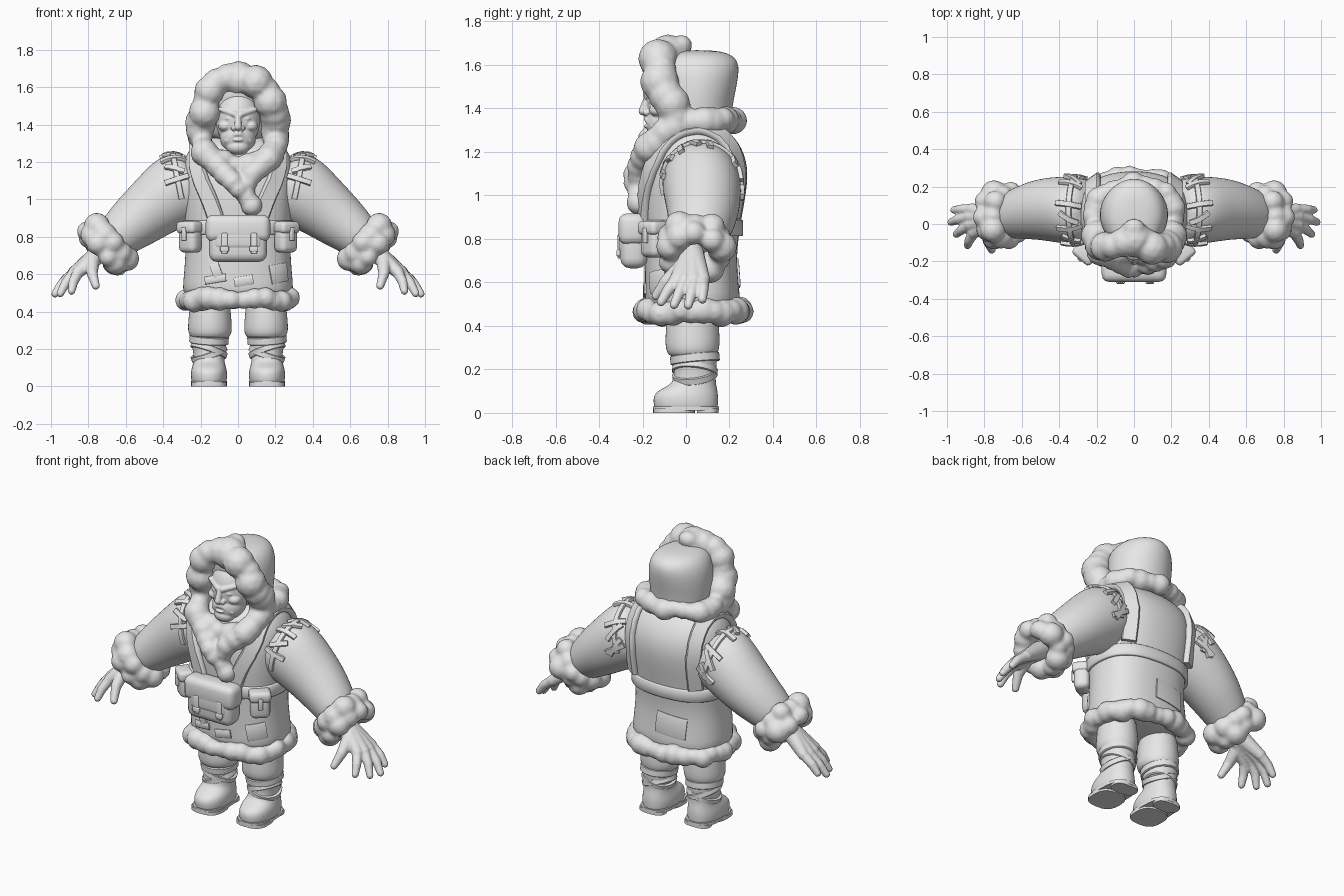
import bpy, bmesh, math, random
from mathutils import Vector, Matrix
from mathutils.bvhtree import BVHTree

random.seed(4)
if "Cube" in bpy.data.objects:
    bpy.data.objects.remove(bpy.data.objects["Cube"])

clay = bpy.data.materials.new("plain grey")
clay.use_nodes = True
clay.diffuse_color = (.8, .8, .8, 1)
clay.node_tree.nodes["Principled BSDF"].inputs["Base Color"].default_value = (.8, .8, .8, 1)


# ---- helpers ----
def finish(name, bm, subsurf=0, voxel=0, relax=0, mirror=False):
    bmesh.ops.recalc_face_normals(bm, faces=bm.faces)
    mesh = bpy.data.meshes.new(name)
    bm.to_mesh(mesh)
    bm.free()
    mesh.materials.append(clay)
    obj = bpy.data.objects.new(name, mesh)
    bpy.context.collection.objects.link(obj)
    for other in bpy.context.selected_objects:
        other.select_set(False)
    obj.select_set(True)
    bpy.context.view_layer.objects.active = obj
    bpy.ops.object.shade_smooth_by_angle(angle=math.radians(50))
    if voxel:
        remesh = obj.modifiers.new("blend", "REMESH")
        remesh.mode = "VOXEL"
        remesh.voxel_size = voxel
        remesh.use_smooth_shade = True
        smooth = obj.modifiers.new("relax", "SMOOTH")
        smooth.factor = .5
        smooth.iterations = relax
    if subsurf:
        obj.modifiers.new("round", "SUBSURF").levels = subsurf
        obj.modifiers["round"].render_levels = subsurf
    if mirror:
        obj.modifiers.new("mirror", "MIRROR")
    return obj


def skin(bm, rings, closed=False):
    """Bridge a list of point rings, capping the ends unless closed."""
    rows = [[bm.verts.new(p) for p in ring] for ring in rings]
    count = len(rows[0])
    for i in range(len(rows) - (not closed)):
        a, b = rows[i], rows[(i + 1) % len(rows)]
        for j in range(count):
            k = (j + 1) % count
            bm.faces.new((a[j], a[k], b[k], b[j]))
    if not closed:
        bm.faces.new(rows[0])
        bm.faces.new(rows[-1])


def ring(center, u, v, count=16, power=1):
    """Oval of points; a power under one makes it squarer."""
    center, u, v = Vector(center), Vector(u), Vector(v)
    bend = lambda f: math.copysign(abs(f) ** power, f)
    turns = [math.tau * i / count for i in range(count)]
    return [center + u * bend(math.cos(t)) + v * bend(math.sin(t)) for t in turns]


def stack(name, x, levels, power=1, **options):
    """Upright form from (z, centre y, half width, half depth) levels."""
    bm = bmesh.new()
    skin(bm, [ring((x, y, z), (rx, 0, 0), (0, ry, 0), power=power) for z, y, rx, ry in levels])
    return finish(name, bm, **options)


def spline(points, count, closed=False):
    """Smooth path through the points."""
    pts = [Vector(p) for p in points]
    size = len(pts)
    spans = size if closed else size - 1
    get = (lambda i: pts[i % size]) if closed else (lambda i: pts[max(0, min(size - 1, i))])
    out = []
    for s in range(count):
        f = s * spans / (count if closed else count - 1)
        i = min(int(f), spans - 1)
        t = f - i
        a, b, c, d = get(i - 1), get(i), get(i + 1), get(i + 2)
        out.append(b + (c - a) * t / 2 + (a * 2 - b * 5 + c * 4 - d) * t * t / 2
                   + (b * 3 - a - c * 3 + d) * t ** 3 / 2)
    return out


def band(bm, path, normals, width, thick, closed=False):
    """Flat strip along a path, facing the normals."""
    rings, last = [], len(path) - 1
    for i, (p, n) in enumerate(zip(path, normals)):
        ahead = path[(i + 1) % len(path)] if closed else path[min(i + 1, last)]
        behind = path[i - 1] if closed or i else path[0]
        side = n.cross(ahead - behind).normalized() * width / 2
        lift = n * thick / 2
        corners = [(1, .5), (.85, 1), (-.85, 1), (-1, .5), (-1, -.5), (-.85, -1), (.85, -1), (1, -.5)]
        rings.append([p + side * a + lift * b for a, b in corners])
    skin(bm, rings, closed)


def hoop(bm, center, u, v, width, thick, power=1):
    path = spline(ring(center, u, v, 16, power), 48, True)
    band(bm, path, [(p - Vector(center)).normalized() for p in path], width, thick, True)


def ball(bm, center, radii, detail=2):
    radii = (radii,) * 3 if isinstance(radii, (int, float)) else radii
    place = Matrix.Translation(center) @ Matrix.Diagonal((*radii, 1))
    bmesh.ops.create_icosphere(bm, subdivisions=detail, radius=1, matrix=place)


def limb(bm, a, b, ra, rb, count=8):
    for i in range(count):
        t = i / (count - 1)
        ball(bm, Vector(a).lerp(Vector(b), t), ra + (rb - ra) * t)


def fur(bm, points, count, ra, rb=None, closed=False):
    """Row of overlapping uneven tufts."""
    rb = rb or ra
    for i, p in enumerate(spline(points, count, closed)):
        r = ra + (rb - ra) * i / count
        jitter = Vector([random.uniform(-.16, .16) * r for _ in "xyz"])
        ball(bm, p + jitter, r * random.uniform(.88, 1.2))


def box(bm, center, size, bevel, turn=0):
    place = Matrix.Translation(center) @ Matrix.Rotation(math.radians(turn), 4, "Z")
    made = bmesh.ops.create_cube(bm, size=1, matrix=place @ Matrix.Diagonal((*size, 1)))
    edges = {e for v in made["verts"] for e in v.link_edges}
    bmesh.ops.bevel(bm, geom=list(edges), offset=bevel, segments=3, profile=.5, affect="EDGES")


# ---- coat and sleeves ----
coat = stack("coat", 0, [
    (.44, .03, .305, .225), (.55, .03, .3, .222), (.7, .02, .285, .215), (.82, .025, .287, .222),
    (.95, .03, .3, .24), (1.08, .04, .308, .252), (1.18, .045, .305, .235),
    (1.26, .05, .275, .185), (1.32, .05, .21, .12), (1.34, .05, .1, .06)], power=.82, subsurf=2)
bm = bmesh.new()
skin(bm, [ring(c, Vector((nx, 0, nz)).normalized() * r, (0, ry, 0)) for c, nx, nz, r, ry in [
    ((.2, .065, 1.1), .4, .9, .175, .165), ((.31, .07, 1.07), .5, .85, .208, .19),
    ((.45, .08, .965), .5, .88, .175, .175), ((.54, .075, .89), .6, .8, .155, .16),
    ((.62, .06, .825), .62, .78, .132, .142), ((.69, .045, .76), .66, .75, .11, .12)]])
sleeves = finish("sleeves", bm, subsurf=2, mirror=True)

bpy.context.view_layer.update()
graph = bpy.context.evaluated_depsgraph_get()
surfaces = [BVHTree.FromObject(o, graph) for o in (coat, sleeves)]
coat_only = surfaces[:1]


def project(rays, bm, width, thick, trees=surfaces):
    """Lay a strip on the clothing along the first hits of the rays."""
    path, normals = [], []
    for origin, aim in rays:
        hits = [t.ray_cast(Vector(origin), Vector(aim).normalized()) for t in trees]
        hits = [h for h in hits if h[0] is not None]
        if hits:
            best = min(hits, key=lambda h: h[3])
            n = best[1] if best[1].dot(Vector(aim)) < 0 else -best[1]
            path.append(best[0] + n * thick * .3)
            normals.append(n)
    if len(path) > 1:
        band(bm, path, normals, width, thick)


# ---- harness straps over the shoulders, and waist belt ----
bm = bmesh.new()
rays = [((p.x, -1, p.z), (0, 1, 0)) for p in
        spline([(.11, 0, .88), (.15, 0, 1), (.185, 0, 1.08), (.205, 0, 1.14)], 8)]
for angle in range(-65, 81, 8):
    s, c = math.sin(math.radians(angle)), math.cos(math.radians(angle))
    rays.append(((.215, .05 + s, 1.1 + c), (0, -s, -c)))
rays += [((.21, 1, 1.1 - i * .04), (0, -1, 0)) for i in range(6)]
project(rays, bm, .088, .036, coat_only)
finish("harness_straps", bm, mirror=True)
bm = bmesh.new()
hoop(bm, (0, .027, .85), (.288, 0, 0), (0, .226, 0), .075, .02, .82)
finish("waist_belt", bm)

# ---- shoulder seams with crossed lacing ----
bm = bmesh.new()
seam, up, across = Vector((.315, .07, 1.07)), Vector((.04, 0, .2)), Vector((0, .19, 0))
along = Vector((.9, 0, -.4))


def spoke(degrees):
    angle = math.radians(degrees)
    return up * math.cos(angle) + across * math.sin(angle)


def lace(start, end, shift_a, shift_b):
    rays = []
    for i in range(6):
        t = i / 5
        out = spoke(start + (end - start) * t)
        rays.append((seam + out * 3 + along * (shift_a + (shift_b - shift_a) * t), -out))
    project(rays, bm, .03, .022)


project([(seam + spoke(d) * 3, -spoke(d)) for d in range(-110, 111, 10)], bm, .03, .018)
for angle in range(-80, 101, 45):
    lace(angle, angle + 4, -.055, .07)
for angle in (-70, -25, 62, 88):
    lace(angle, angle + 22, -.04, .05)
finish("shoulder_lacing", bm, mirror=True)

# ---- sewn patches on the skirt ----
bm = bmesh.new()
for x, z, wide, tall, face in [(-.12, .565, .11, .04, -1), (-.115, .61, .045, .08, -1),
                               (.03, .555, .1, .05, -1), (.215, .595, .085, .1, -1),
                               (-.06, .63, .19, .13, 1)]:
    project([((x + wide * (i / 6 - .5), face, z + i * .003), (0, -face, 0)) for i in range(7)],
            bm, tall, .012, coat_only)
finish("sewn_patches", bm)

# ---- fur trims ----
bm = bmesh.new()
fur(bm, ring((0, .03, .465), (.275, 0, 0), (0, .222, 0), power=.88), 30, .058, closed=True)
finish("hem_fur", bm, voxel=.012, relax=4)
bm = bmesh.new()
for shift, r, count in [(-.02, .06, 11), (.025, .062, 10)]:
    fur(bm, ring((.695 + shift, .045, .755 - shift), (.084, 0, .09), (0, .124, 0), 12),
        count, r, closed=True)
finish("cuff_fur", bm, voxel=.012, relax=4, mirror=True)
bm = bmesh.new()
for s in (-1, 1):
    fur(bm, [(0, -.07, 1.645), (s * .09, -.11, 1.63), (s * .15, -.125, 1.56), (s * .185, -.11, 1.48),
             (s * .2, -.06, 1.4), (s * .2, -.06, 1.32)], 9, .085, .07)
    fur(bm, [(s * .2, -.05, 1.34), (s * .21, .07, 1.345), (s * .15, .17, 1.35), (0, .21, 1.35)], 9, .058)
ball(bm, (0, -.02, 1.69), (.06, .05, .05))
fur(bm, [(-.2, -.07, 1.33), (-.17, -.15, 1.25), (-.09, -.205, 1.15), (0, -.23, 1.06), (.075, -.215, .975)],
    10, .068, .05)
fur(bm, [(.2, -.07, 1.33), (.18, -.14, 1.25), (.12, -.2, 1.17), (.05, -.225, 1.09)], 7, .066, .06)
fur(bm, [(-.08, -.15, 1.2), (.02, -.17, 1.17), (.1, -.15, 1.2)], 4, .058)
finish("hood_and_collar_fur", bm, voxel=.012, relax=4)

# ---- hood ----
stack("hood", 0, [
    (1.3, .06, .17, .15), (1.4, .045, .185, .17), (1.48, .05, .188, .182), (1.56, .05, .183, .198),
    (1.62, .05, .16, .195), (1.655, .05, .12, .15), (1.668, .05, .05, .07)], subsurf=2)

# ---- head with brows, nose, moustache and beard ----
bm = bmesh.new()
ball(bm, (0, -.062, 1.43), (.119, .118, .16), 4)
ball(bm, (0, -.085, 1.33), (.096, .098, .088), 4)
ball(bm, (0, -.13, 1.28), (.062, .054, .042), 3)
limb(bm, (0, -.178, 1.452), (0, -.198, 1.388), .015, .021)
ball(bm, (0, -.182, 1.318), (.028, .013, .009))
for s in (-1, 1):
    ball(bm, (s * .068, -.128, 1.392), (.038, .042, .03), 3)
    limb(bm, (s * .016, -.176, 1.455), (s * .092, -.138, 1.482), .018, .014)
    ball(bm, (s * .044, -.158, 1.432), (.024, .017, .009), 3)
    ball(bm, (s * .022, -.182, 1.381), .016)
    limb(bm, (s * .008, -.178, 1.35), (s * .064, -.148, 1.312), .016, .011)
finish("head", bm, voxel=.005, relax=1)

# ---- hands ----
bm = bmesh.new()
fingers = [((.855, -.045, .61), (.88, -.085, .56), (.89, -.115, .51)),
           ((.875, -.005, .61), (.92, -.03, .555), (.95, -.055, .497)),
           ((.877, .038, .61), (.94, .025, .55), (.978, .01, .495)),
           ((.865, .078, .615), (.925, .078, .57), (.962, .075, .522))]
for knuckle, joint, tip in fingers:
    limb(bm, (.72, .03, .73), knuckle, .056, .034, 10)
    limb(bm, knuckle, joint, .031, .027)
    limb(bm, joint, tip, .027, .021)
limb(bm, (.78, -.01, .675), (.78, -.09, .605), .044, .031)
limb(bm, (.78, -.09, .605), (.76, -.138, .538), .031, .022)
finish("hands", bm, voxel=.007, relax=2, mirror=True)

# ---- trousers and boots ----
stack("trousers", .15, [
    (.255, .035, .085, .09), (.265, .03, .11, .115), (.3, .03, .122, .128), (.36, .03, .117, .127),
    (.42, .03, .112, .122), (.5, .03, .1, .11)], subsurf=2, mirror=True)
stack("boots", .155, [
    (.015, 0, .09, .145), (.03, 0, .097, .15), (.07, -.002, .1, .153), (.1, .005, .094, .143),
    (.125, .03, .086, .112), (.15, .04, .083, .098), (.2, .042, .088, .098),
    (.26, .04, .102, .107), (.285, .04, .094, .1)], power=.9, subsurf=2, mirror=True)
bm = bmesh.new()
for z, size, lean, tip, width in [(.25, .097, .006, .01, .04), (.195, .088, .03, -.01, .032),
                                  (.175, .087, -.03, .012, .032)]:
    hoop(bm, (.155, .041, z), (size, 0, lean), (0, size + .008, tip), width, .016)
finish("boot_wraps", bm, mirror=True)
bm = bmesh.new()
for y, depth, low, high in [(0, .152, .012, .03), (-.055, .096, 0, .02), (.1, .05, 0, .02)]:
    skin(bm, [ring((.155, y, z), (.096 - (y > 0) * .014, 0, 0), (0, depth, 0), 24, .72)
              for z in (low, high)])
finish("boot_soles", bm, mirror=True)

# ---- pouches on the belt ----
bm = bmesh.new()
box(bm, (0, -.24, .785), (.31, .125, .24), .045)
box(bm, (0, -.245, .845), (.345, .13, .145), .04)
box(bm, (0, -.247, .795), (.26, .124, .13), .03)
for x in (-.072, .085):
    box(bm, (x, -.307, .765), (.034, .016, .11), .006)
    box(bm, (x, -.31, .735), (.046, .02, .03), .006)
finish("front_satchel", bm)
bm = bmesh.new()
box(bm, (.255, -.148, .795), (.115, .09, .16), .03, 40)
box(bm, (.258, -.152, .85), (.125, .1, .065), .022, 40)
box(bm, (.288, -.188, .815), (.026, .02, .07), .005, 40)
finish("side_pouches", bm, mirror=True)
